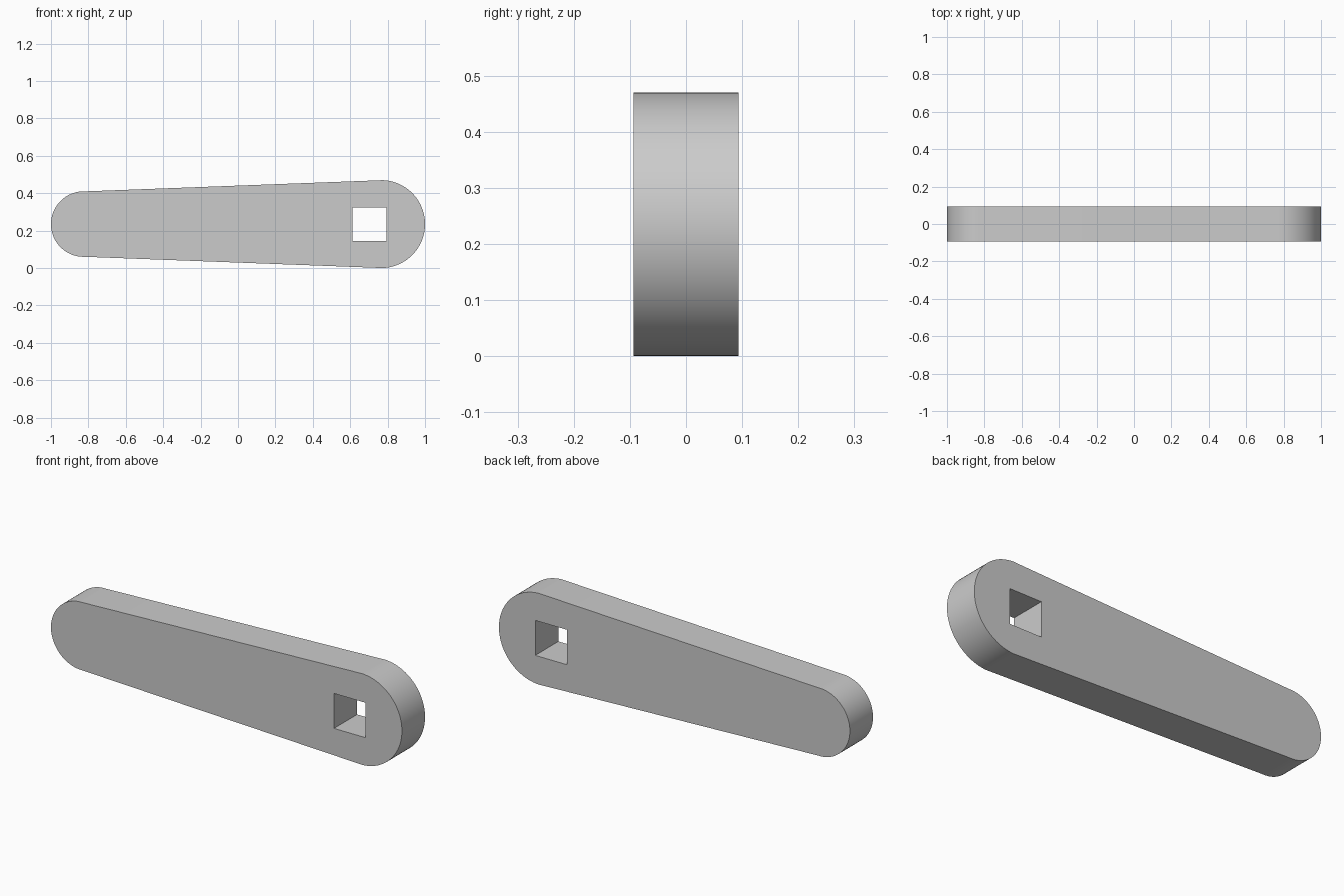
import bpy
import bmesh
import math

cube = bpy.data.objects.get("Cube")
if cube:
    bpy.data.objects.remove(cube, do_unlink=True)

DEPTH = 0.188
BIG_R, SMALL_R = 0.235, 0.175
BIG_X, SMALL_X = 1 - BIG_R, SMALL_R - 1
MID_Z = BIG_R
HOLE_X, HOLE_SIZE = 0.703, 0.18
STEPS = 48

grey = bpy.data.materials.new("plain grey")
grey.use_nodes = True
colour = (0.6, 0.6, 0.6, 1)
grey.diffuse_color = colour
grey.node_tree.nodes["Principled BSDF"].inputs["Base Color"].default_value = colour


def arc(cx, radius, start, end):
    """Points along an arc in the front plane."""
    angles = [start + (end - start) * i / STEPS for i in range(STEPS + 1)]
    return [(cx + radius * math.cos(a), MID_Z + radius * math.sin(a)) for a in angles]


def prism(name, outline, depth):
    """Extrude a front outline evenly along y."""
    bm = bmesh.new()
    face = bm.faces.new([bm.verts.new((x, -depth / 2, z)) for x, z in outline])
    result = bmesh.ops.extrude_face_region(bm, geom=[face])
    moved = [v for v in result["geom"] if isinstance(v, bmesh.types.BMVert)]
    bmesh.ops.translate(bm, verts=moved, vec=(0, depth, 0))
    bmesh.ops.recalc_face_normals(bm, faces=bm.faces)
    mesh = bpy.data.meshes.new(name)
    bm.to_mesh(mesh)
    bm.free()
    mesh.materials.append(grey)
    obj = bpy.data.objects.new(name, mesh)
    bpy.context.collection.objects.link(obj)
    return obj


# Tapered arm: two round ends joined by their common tangents
tangent = math.acos((BIG_R - SMALL_R) / (BIG_X - SMALL_X))
outline = arc(BIG_X, BIG_R, -tangent, tangent)
outline += arc(SMALL_X, SMALL_R, tangent, 2 * math.pi - tangent)
arm = prism("lever_arm", outline, DEPTH)

# Square socket through the wide end
h = HOLE_SIZE / 2
square = [(HOLE_X + sx * h, MID_Z + sz * h) for sx, sz in ((-1, -1), (1, -1), (1, 1), (-1, 1))]
cutter = prism("socket_cutter", square, DEPTH * 2)
cutter.hide_render = True

# Cut the socket, apply it and discard the cutter
cut = arm.modifiers.new("socket", "BOOLEAN")
cut.operation = "DIFFERENCE"
cut.solver = "EXACT"
cut.object = cutter
bpy.ops.object.select_all(action="DESELECT")
arm.select_set(True)
bpy.context.view_layer.objects.active = arm
bpy.ops.object.modifier_apply(modifier=cut.name)
bpy.data.objects.remove(cutter, do_unlink=True)

bpy.ops.object.shade_smooth_by_angle(angle=math.radians(30))
